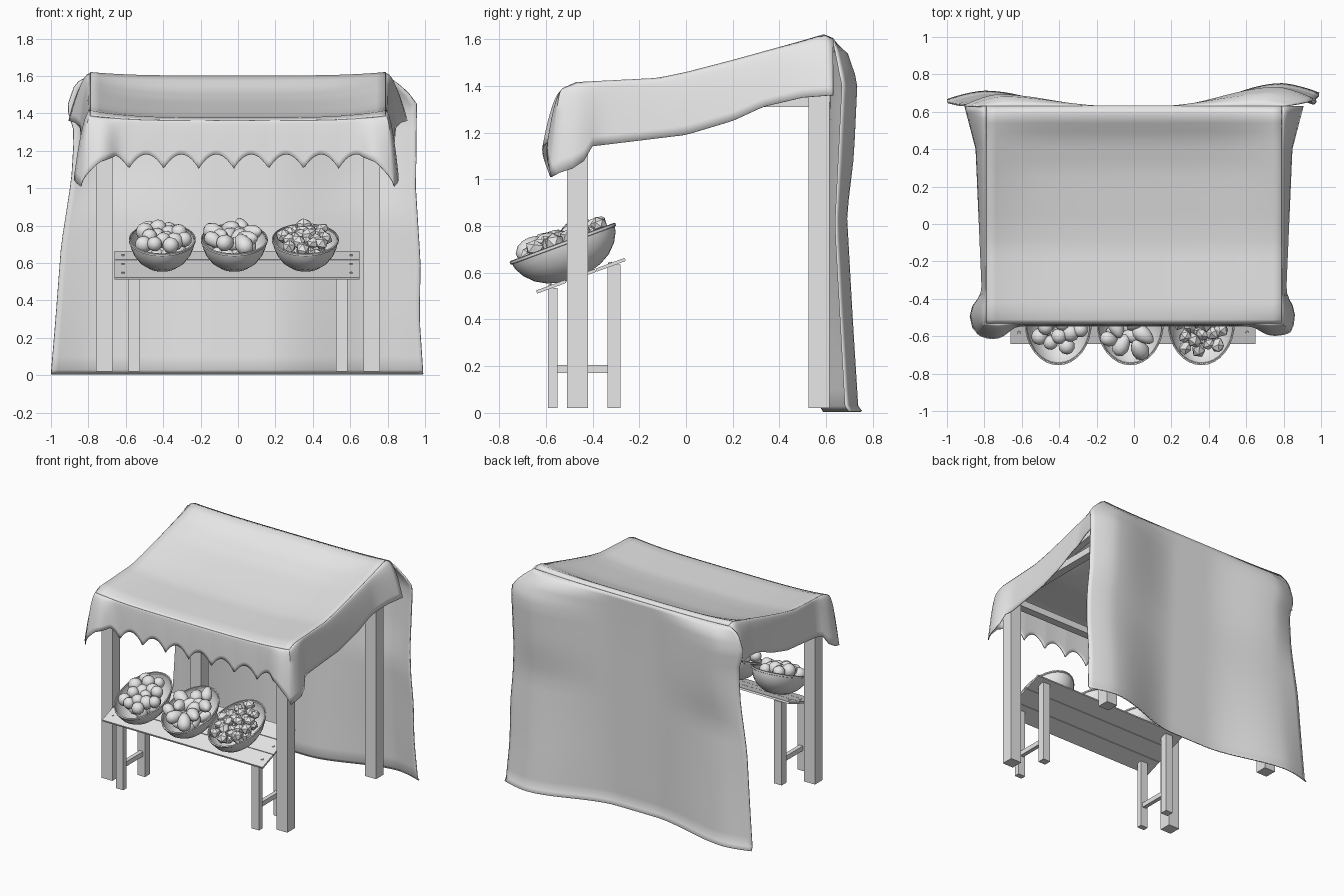
import bpy, bmesh, math, random
from mathutils import Matrix, Vector

random.seed(4)
if "Cube" in bpy.data.objects:
    bpy.data.objects.remove(bpy.data.objects["Cube"])

grey = bpy.data.materials.new("plain grey")
grey.use_nodes = True
grey.diffuse_color = (0.8, 0.8, 0.8, 1)
grey.node_tree.nodes["Principled BSDF"].inputs["Base Color"].default_value = (0.8, 0.8, 0.8, 1)


def finish(name, bm, smooth=None, thick=0):
    bmesh.ops.recalc_face_normals(bm, faces=bm.faces)
    mesh = bpy.data.meshes.new(name)
    bm.to_mesh(mesh)
    bm.free()
    mesh.materials.append(grey)
    ob = bpy.data.objects.new(name, mesh)
    bpy.context.collection.objects.link(ob)
    if thick:
        mod = ob.modifiers.new("thickness", "SOLIDIFY")
        mod.thickness = thick
        mod.offset = 0
    if smooth:
        bpy.ops.object.select_all(action="DESELECT")
        ob.select_set(True)
        bpy.context.view_layer.objects.active = ob
        bpy.ops.object.shade_smooth_by_angle(angle=math.radians(smooth))
    return ob


def box(name, x, y, z, tilt=0):
    """Box from (low, high) ranges, optionally tilted about its own x axis."""
    mid = Vector([(a + b) / 2 for a, b in (x, y, z)])
    size = [b - a for a, b in (x, y, z)]
    bm = bmesh.new()
    bmesh.ops.create_cube(bm, size=1, matrix=Matrix.Translation(mid)
                          @ Matrix.Rotation(tilt, 4, "X") @ Matrix.Diagonal((*size, 1)))
    return finish(name, bm)


def sheet(name, us, vs, f, thick, smooth=50, matrix=None, closed=False):
    """Surface through f(u, v)."""
    bm = bmesh.new()
    rows = [[bm.verts.new(f(u, v)) for u in us] for v in vs]
    n = len(us)
    for a, b in zip(rows, rows[1:]):
        for i in range(n if closed else n - 1):
            j = (i + 1) % n
            bm.faces.new((a[i], a[j], b[j], b[i]))
    if closed:
        bmesh.ops.remove_doubles(bm, verts=bm.verts, dist=1e-5)
    if matrix:
        bm.transform(matrix)
    return finish(name, bm, smooth, thick)


def span(a, b, n):
    return [a + (b - a) * i / n for i in range(n + 1)]


def along(points, t):
    """Interpolated value of a short (position, value) list."""
    if t <= points[0][0]:
        return points[0][1]
    for (a, p), (b, q) in zip(points, points[1:]):
        if t <= b:
            return p + (q - p) * (t - a) / (b - a)
    return points[-1][1]


# Wooden frame
for side, s in (("right", -1), ("left", 1)):
    x = sorted((s * 0.67, s * 0.76))
    box(side + "_front_post", x, (-0.51, -0.42), (0.02, 1.35))
    box(side + "_back_post", x, (0.525, 0.615), (0.02, 1.55))
    box(side + "_side_beam", sorted((s * 0.685, s * 0.745)), (-0.42, 0.525), (1.31, 1.36))
    box(side + "_rafter", sorted((s * 0.69, s * 0.74)), (-0.47, 0.57), (1.385, 1.425), math.atan(0.18))
box("front_beam", (-0.67, 0.67), (-0.495, -0.435), (1.29, 1.34))
box("back_beam", (-0.67, 0.67), (0.54, 0.6), (1.31, 1.36))
box("back_top_beam", (-0.67, 0.67), (0.54, 0.6), (1.49, 1.54))

# Roof cloth: raised edges and a sag in the middle
HALF, FRONT, BACK = 0.79, -0.53, 0.63
EDGE = [(-0.53, 1.385), (-0.47, 1.412), (-0.12, 1.43), (0.0, 1.455), (0.2, 1.507), (0.5, 1.59),
        (0.59, 1.617), (0.63, 1.6)]
SAG = [(-0.53, 0.025), (-0.47, 0.038), (-0.1, 0.05), (0.3, 0.07), (0.45, 0.06), (0.57, 0.022), (0.63, 0.012)]


def roof_z(x, y):
    return along(EDGE, y) - along(SAG, y) * (1 - abs(x / HALF) ** 4)


roof_rows = [FRONT, -0.51] + span(-0.47, 0.59, 22) + [BACK]
sheet("roof_cloth", span(-HALF, HALF, 32), roof_rows, lambda x, y: (x, y, roof_z(x, y)), 0.008)

# Hanging valance round both sides and the front, with ears beside the corners
HEM = [(-0.53, 1.01), (-0.44, 1.06), (-0.41, 1.14), (0, 1.19), (0.2, 1.25), (0.33, 1.31), (0.5, 1.35), (0.63, 1.36)]
STEP = 0.187
sides = span(FRONT, BACK, 36)
path = ([(-HALF, y, -1) for y in reversed(sides)]
        + [(x, FRONT, 0) for x in span(-HALF, HALF, 150)[1:-1]]
        + [(HALF, y, 1) for y in sides])


def hem_z(x, y, s):
    if s:
        return along(HEM, y)
    if abs(x) < 0.66:
        return 1.10 + 0.08 * abs(math.cos(math.pi * (x + 0.49) / STEP)) ** 0.8
    return along([(0.66, 1.17), (0.72, 1.14), (HALF, 1.01)], abs(x))


def valance(u, v):
    x, y, s = path[u]
    far = y - FRONT if s else HALF - abs(x)
    corner = math.exp(-(far / 0.06) ** 2)
    ear = math.exp(-((far - 0.07) / 0.06) ** 2)
    wide = 1 if x > 0 else 1.4
    rear = 0.05 * (y - FRONT) / (BACK - FRONT) + 0.05 * max(0, (y - 0.4) / 0.23) if s else 0
    out = (0.014 + 0.045 * ear * wide + 0.02 * corner + rear) * v ** 0.55
    nx = s if s else math.copysign(corner, x)
    ny = -corner if s else -1
    top = roof_z(x, y)
    return (x + nx * out, y + ny * out, top + (hem_z(x, y, s) - top) * v)


sheet("valance", list(range(len(path))), [0, 0.03, 0.08, 0.15, 0.25, 0.4, 0.55, 0.7, 0.85, 1], valance, 0.006)

# Back curtain down to the ground: centre hangs forward, both sides billow back
WIDTH = {1: [(0, 0.99), (0.3, 0.97), (0.6, 0.975), (1, 0.95), (1.46, 0.955), (1.53, 0.89), (1.6, 0.8)],
         -1: [(0, 1.0), (0.3, 0.975), (0.7, 0.945), (1.05, 0.89), (1.3, 0.875), (1.43, 0.915),
              (1.56, 0.87), (1.6, 0.8)]}
CENTRE = [(0, 0.575), (1.3, 0.618), (1.6, 0.63)]
BILLOW = [(0, 0.735), (0.4, 0.71), (0.85, 0.685), (1.1, 0.715), (1.42, 0.73), (1.54, 0.69), (1.6, 0.63)]
END = {1: [(0, 0.685), (0.8, 0.64), (1.4, 0.67), (1.6, 0.63)], -1: [(0, 0.65), (0.8, 0.635), (1.6, 0.63)]}


def curtain(t, z):
    a, s = abs(t), 1 if t > 0 else -1
    mid, end = along(CENTRE, z), along(END[s], z)
    peak = along(BILLOW, z) - (0 if s > 0 else 0.04 * min(1, (1.6 - z) * 5))
    if a < 0.8:
        k = max(0, (a - 0.15) / 0.65)
        y = mid + (peak - mid) * k * k * (3 - 2 * k)
    else:
        y = peak + (end - peak) * ((a - 0.8) / 0.2) ** 1.5
    if z < 0.02:
        y += 0.015
    drop = 0.012 * (1 - a ** 4) * max(0, z - 1.3) / 0.3
    return (t * along(WIDTH[s], z), y, z - drop)


sheet("back_curtain", span(-1, 1, 60), [0.006, 0.03] + span(0.1, 1.4, 16) + [1.45, 1.5, 1.54, 1.57, 1.6],
      curtain, 0.008)

# Sloping display table
SLOPE = math.atan2(0.14, 0.38)
TABLE = Matrix.Translation((0, -0.45, 0.587)) @ Matrix.Rotation(SLOPE, 4, "X")
for i, name in enumerate(("front_plank", "middle_plank", "rear_plank")):
    y = (i - 1) * 0.136
    bm = bmesh.new()
    bmesh.ops.create_cube(bm, size=1, matrix=TABLE @ Matrix.Translation((-0.005, y, 0))
                          @ Matrix.Diagonal((1.31, 0.132, 0.014, 1)))
    for x in (-0.615, 0.605):
        bmesh.ops.create_cone(bm, cap_ends=True, segments=8, radius1=0.009, radius2=0.007, depth=0.006,
                              matrix=TABLE @ Matrix.Translation((x, y, 0.009)))
    finish(name, bm)
for side, s in (("right", -1), ("left", 1)):
    x = sorted((s * 0.525, s * 0.585))
    box(side + "_table_front_leg", x, (-0.59, -0.55), (0.02, 0.535))
    box(side + "_table_rear_leg", x, (-0.335, -0.28), (0.02, 0.635))
    box(side + "_table_stretcher", sorted((s * 0.54, s * 0.57)), (-0.56, -0.32), (0.17, 0.205))

# Oval bowls heaped with produce
BOWL = [(0, -0.155), (0.05, -0.15), (0.09, -0.134), (0.125, -0.107), (0.152, -0.07), (0.168, -0.03),
        (0.172, -0.006), (0.177, -0.004), (0.177, 0.004), (0.172, 0.006)]


def bowl_point(angle, i):
    r, z = BOWL[i]
    return (r * math.cos(angle), r * 1.35 * math.sin(angle), z)


def produce(name, place, count, radius, stretch, detail, smooth):
    bm = bmesh.new()
    for layer, reach in ((0.012, 0.15), (-0.055, 0.115)):
        for i in range(count):
            r = (reach - radius * 0.5) * math.sqrt((i + 0.4) / count)
            a = i * 2.39996
            spot = Vector((r * math.cos(a), 1.35 * r * math.sin(a), layer + random.uniform(-0.01, 0.018)))
            turn = Matrix.Rotation(random.uniform(0, 6.28), 4, "Z") @ Matrix.Rotation(random.uniform(-0.5, 0.5), 4, "X")
            size = radius * random.uniform(0.88, 1.12)
            new = bmesh.ops.create_icosphere(bm, subdivisions=detail, radius=1)["verts"]
            for v in new:
                if stretch > 1:
                    v.co.xz *= 1 - 0.25 * v.co.y
                v.co = spot + turn.to_3x3() @ Vector((v.co.x, v.co.y * stretch, v.co.z)) * size
    bm.transform(place)
    finish(name, bm, smooth)


ring = [2 * math.pi * i / 32 for i in range(32)]
for side, x, kind in (("right", -0.405, ("round_fruit", 15, 0.045, 1, 2, 60)),
                      ("middle", -0.02, ("long_fruit", 13, 0.042, 1.5, 2, 60)),
                      ("left", 0.36, ("small_chunks", 21, 0.035, 1.2, 1, None))):
    place = Matrix.Translation((x, -0.527, 0.724)) @ Matrix.Rotation(SLOPE, 4, "X")
    sheet(side + "_bowl", ring, list(range(len(BOWL))), bowl_point, 0.005, 40, place, True)
    produce(kind[0], place, *kind[1:])
